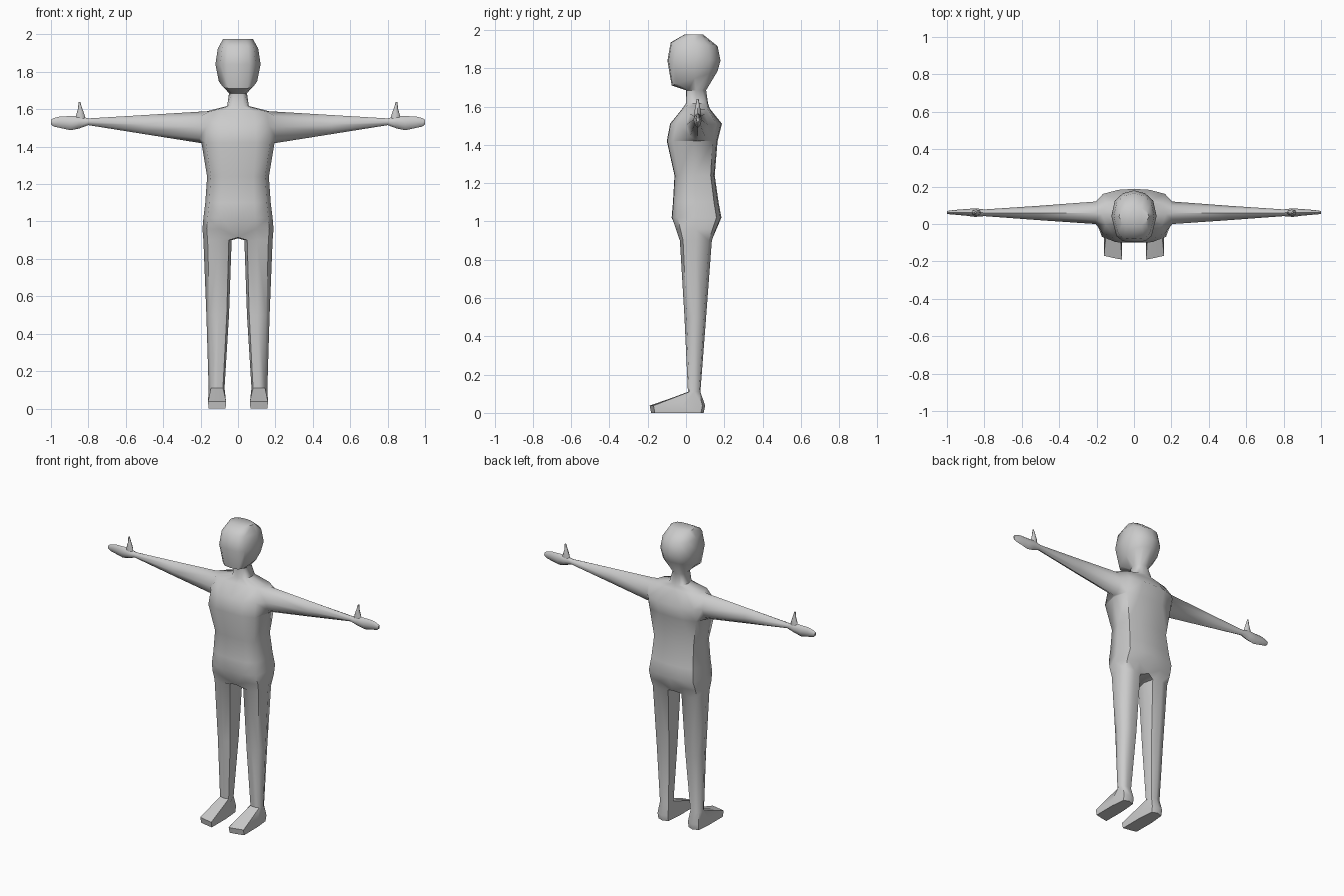
import bpy, bmesh
from math import radians

if "Cube" in bpy.data.objects:
    bpy.data.objects.remove(bpy.data.objects["Cube"])

# Cross-section shapes as fractions of a bounding rectangle
TORSO = [(0, 0), (.5, .01), (.88, .12), (1, .5), (.88, .9), (.45, .98), (0, 1)]
HEAD = [(0, 0), (.5, .02), (.78, .12), (1, .5), (.85, .8), (.5, .94), (0, 1)]
LEG = [(.1, .1), (.45, 0), (.85, .1), (1, .5), (.85, .9), (.5, 1), (.1, .9), (0, .5)]
FOOT = [(0, 0), (.5, .03), (1, .07), (1, .6), (.9, .95), (.5, 1), (.1, .95), (0, .55)]
LIMB = [(.18, .15), (.5, 0), (.82, .15), (1, .5), (.82, .85), (.5, 1), (.18, .85), (0, .5)]


def ring(bm, shape, x0, x1, y0, y1, zf, zb=None):
    """Horizontal ring; zf and zb are heights at its front and back."""
    zb = zf if zb is None else zb
    return [bm.verts.new((x0 + (x1 - x0) * u, y0 + (y1 - y0) * v, zf + (zb - zf) * v))
            for u, v in shape]


def arm_ring(bm, x, y0, y1, z0, z1):
    return [bm.verts.new((x, y0 + (y1 - y0) * u, z0 + (z1 - z0) * v)) for u, v in LIMB]


def skin(bm, rings, closed=True, skip=()):
    """Join neighbouring rings with quads, leaving out the listed cells."""
    for i, (a, b) in enumerate(zip(rings, rings[1:])):
        n = len(a)
        for j in range(n if closed else n - 1):
            if (i, j) not in skip:
                k = (j + 1) % n
                bm.faces.new((a[j], a[k], b[k], b[j]))


def finish(bm, name):
    """Mirror the half model across x = 0 and make the object."""
    bmesh.ops.mirror(bm, geom=bm.verts[:] + bm.edges[:] + bm.faces[:],
                     axis='X', merge_dist=.0005)
    bmesh.ops.remove_doubles(bm, verts=bm.verts[:], dist=.0005)
    bmesh.ops.recalc_face_normals(bm, faces=bm.faces[:])
    mesh = bpy.data.meshes.new(name)
    bm.to_mesh(mesh)
    bm.free()
    ob = bpy.data.objects.new(name, mesh)
    bpy.context.collection.objects.link(ob)
    bpy.ops.object.select_all(action='DESELECT')
    ob.select_set(True)
    bpy.context.view_layer.objects.active = ob
    bpy.ops.object.shade_smooth_by_angle(angle=radians(55))


bm = bmesh.new()

# Torso: half rings from hips to shoulders, with an opening for the arm
torso = [ring(bm, TORSO, 0, w, f, b, z) for z, w, f, b in (
    (.96, .19, -.055, .16), (1.02, .185, -.075, .185), (1.1, .175, -.068, .17),
    (1.24, .165, -.06, .15), (1.42, .195, -.1, .165), (1.51, .188, -.083, .188),
    (1.588, .172, -.02, .125))]
hip = torso[0]
hip[0].co = (0, -.03, .915)
hip[6].co = (0, .14, .915)

# Neck and head
torso += [ring(bm, TORSO, 0, .058, 0, .115, 1.617),
          ring(bm, HEAD, 0, .048, 0, .105, 1.685)]
torso += [ring(bm, HEAD, 0, w, f, b, zf, zb) for w, f, b, zf, zb in (
    (.102, -.075, .165, 1.71, 1.785), (.121, -.097, .18, 1.84, 1.84),
    (.108, -.08, .165, 1.935, 1.915), (.08, -.01, .09, 1.975, 1.975))]
skin(bm, torso, closed=False, skip={(4, 2), (4, 3), (5, 2), (5, 3)})
bm.faces.new(torso[-1])

# Arm and hand, growing out of the shoulder opening
low, mid, top = torso[4:7]
arm = [[low[2], low[3], low[4], mid[4], top[4], top[3], top[2], mid[2]]]
arm += [arm_ring(bm, *r) for r in (
    (.205, 0, .12, 1.42, 1.587), (.5, .02, .098, 1.467, 1.569),
    (.8, .042, .078, 1.515, 1.551), (.85, .038, .084, 1.497, 1.565),
    (.895, .044, .08, 1.488, 1.563), (.95, .049, .076, 1.5, 1.562),
    (.985, .052, .072, 1.507, 1.553), (1, .055, .069, 1.52, 1.543))]
skin(bm, arm)
bm.faces.new(arm[-1])

# Leg and foot, growing out of the hip ring
crotch = bm.verts.new((0, .055, .91))
leg = [hip + [crotch]]
leg += [ring(bm, LEG, *r) for r in (
    (.034, .185, -.032, .135, .9), (.048, .169, -.008, .105, .5),
    (.072, .157, .01, .075, .11))]
leg += [ring(bm, FOOT, .064, .16, -.19, .1, .038),
        ring(bm, FOOT, .066, .158, -.182, .092, 0)]
skin(bm, leg)
bm.faces.new(leg[-1])
finish(bm, "body")

# Thumbs
bm = bmesh.new()
thumb = [ring(bm, LIMB, *r) for r in (
    (.812, .876, .045, .077, 1.54), (.822, .864, .044, .078, 1.575),
    (.833, .855, .05, .072, 1.605), (.844, .853, .056, .066, 1.64))]
skin(bm, thumb)
bm.faces.new(thumb[0])
bm.faces.new(thumb[-1])
finish(bm, "thumbs")
